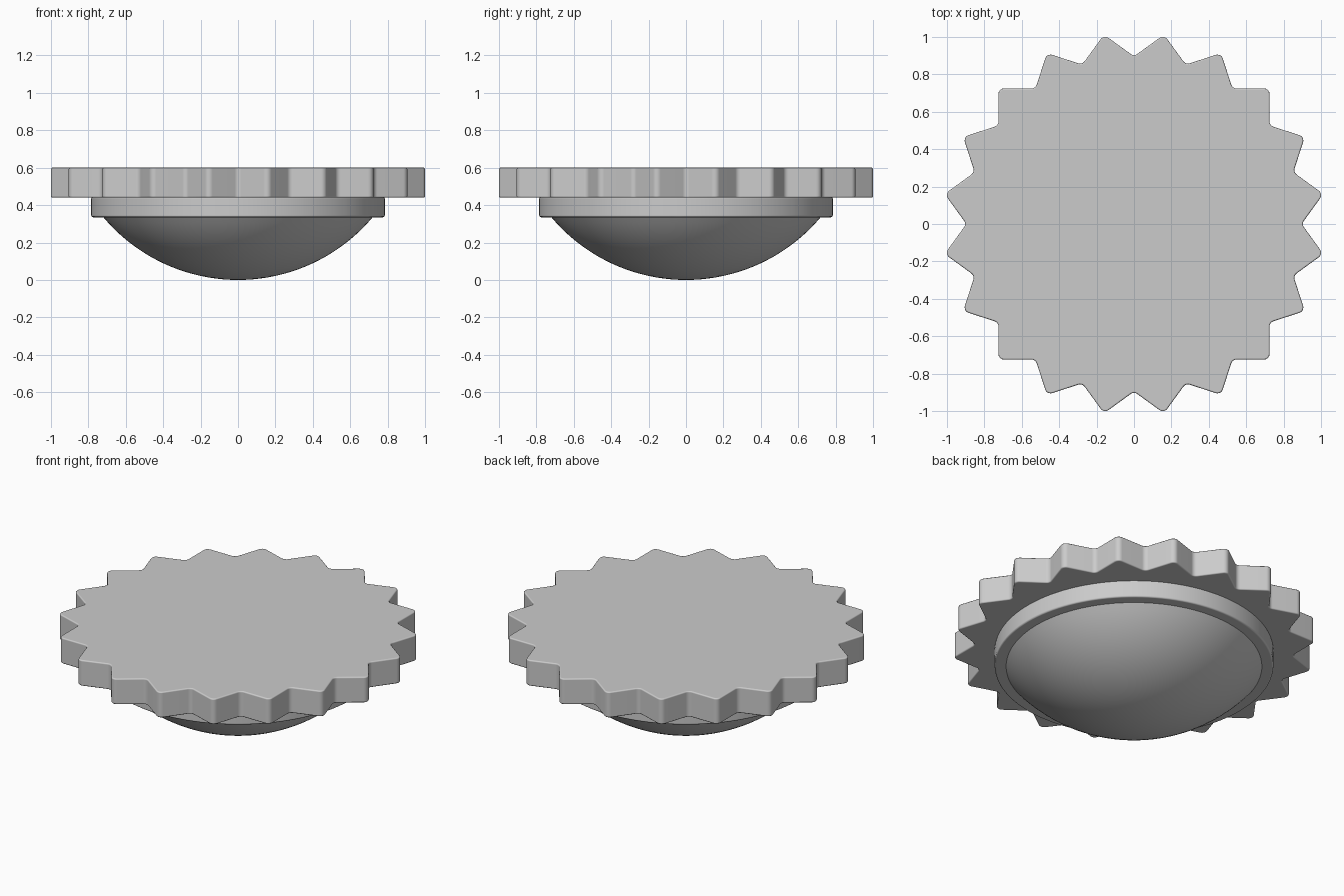
import bpy, bmesh
from math import sin, cos, pi, radians, sqrt, asin
from mathutils import Vector

if "Cube" in bpy.data.objects:
    bpy.data.objects.remove(bpy.data.objects["Cube"])


def finish(name, bm, bevel=0.0):
    bmesh.ops.recalc_face_normals(bm, faces=bm.faces)
    mesh = bpy.data.meshes.new(name)
    bm.to_mesh(mesh)
    bm.free()
    obj = bpy.data.objects.new(name, mesh)
    bpy.context.collection.objects.link(obj)
    bpy.context.view_layer.objects.active = obj
    obj.select_set(True)
    bpy.ops.object.shade_smooth_by_angle(angle=radians(35))
    obj.select_set(False)
    if bevel:
        mod = obj.modifiers.new("soft_rim", 'BEVEL')
        mod.width = bevel
        mod.segments = 3
        mod.limit_method = 'ANGLE'
        mod.angle_limit = radians(60)
        mod.harden_normals = True
    return obj


def prism(name, points, z0, z1, bevel):
    bm = bmesh.new()
    face = bm.faces.new([bm.verts.new((p.x, p.y, z0)) for p in points])
    ext = bmesh.ops.extrude_face_region(bm, geom=[face], use_keep_orig=True)
    verts = [g for g in ext["geom"] if isinstance(g, bmesh.types.BMVert)]
    bmesh.ops.translate(bm, verts=verts, vec=(0, 0, z1 - z0))
    return finish(name, bm, bevel)


def polar(r, a):
    return Vector((r * cos(a), r * sin(a)))


def fillet(a, b, c, radius, steps=5):
    # Round the corner b between a and c with a circular arc
    u, v = (a - b).normalized(), (c - b).normalized()
    half = u.angle(v) / 2
    centre = b + (u + v).normalized() * radius / sin(half)
    tan_len = radius * cos(half) / sin(half)
    p, q = b + u * tan_len - centre, b + v * tan_len - centre
    return [centre + p.slerp(q, i / steps) * radius / p.slerp(q, i / steps).length
            for i in range(steps + 1)]


# Toothed disc: 20 rounded teeth
teeth = 20
corners = [polar(1.025 if i % 2 else 0.896, i * pi / teeth) for i in range(2 * teeth)]
outline = []
for i, corner in enumerate(corners):
    outline += fillet(corners[i - 1], corner, corners[(i + 1) % len(corners)], 0.03)
prism("toothed_disc", outline, 0.44, 0.60, 0.008)

# Round collar under the disc
prism("collar", [polar(0.785, 2 * pi * i / 128) for i in range(128)], 0.335, 0.445, 0.01)

# Domed underside: spherical cap swept round the axis
edge_r, depth, steps = 0.72, 0.335, 20
ball = (edge_r ** 2 + depth ** 2) / (2 * depth)
full = asin(edge_r / ball)
bm = bmesh.new()
arc = [bm.verts.new((ball * sin(full * i / steps), 0, ball * (1 - cos(full * i / steps))))
       for i in range(steps + 1)]
arc.append(bm.verts.new((edge_r, 0, depth + 0.02)))
edges = [bm.edges.new(pair) for pair in zip(arc, arc[1:])]
bmesh.ops.spin(bm, geom=arc + edges, cent=(0, 0, 0), axis=(0, 0, 1),
               angle=2 * pi, steps=96, use_merge=True)
bmesh.ops.remove_doubles(bm, verts=bm.verts, dist=0.0005)
bmesh.ops.holes_fill(bm, edges=[e for e in bm.edges if e.is_boundary], sides=0)
finish("dome", bm)
